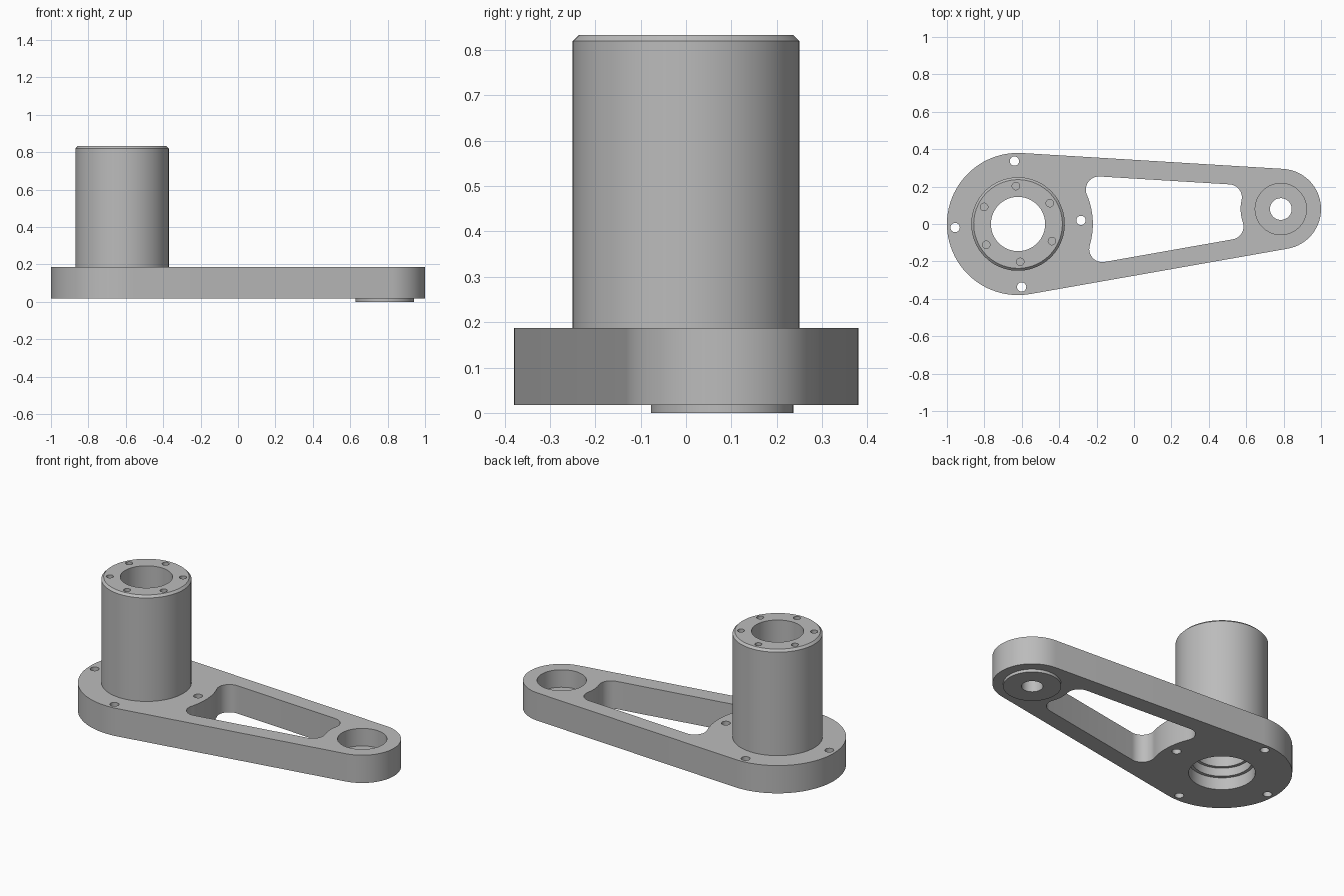
import bpy, bmesh
from math import pi, sin, cos, acos, atan2, hypot, sqrt, radians
from mathutils import Vector

if "Cube" in bpy.data.objects:
    bpy.data.objects.remove(bpy.data.objects["Cube"])

grey = bpy.data.materials.new("machined grey")
grey.use_nodes = True
colour = (0.5, 0.5, 0.5, 1)
grey.diffuse_color = colour
grey.node_tree.nodes["Principled BSDF"].inputs["Base Color"].default_value = colour

# Main sizes; the arm is laid out along x with the hub axis at the origin
HUB_R, PIVOT_R, RIM, FILLET = 0.38, 0.215, 0.1, 0.07
BASE, TOP, TUBE_TOP = 0.017, 0.187, 0.833
HUB = Vector((-0.62, 0, 0))
SPAN = Vector((1.405, 0.08))
LENGTH = SPAN.length
TILT = atan2(SPAN.y, SPAN.x)
PIVOT = Vector((LENGTH, 0))


def finish_mesh(name, bm):
    bmesh.ops.recalc_face_normals(bm, faces=bm.faces)
    mesh = bpy.data.meshes.new(name)
    bm.to_mesh(mesh)
    bm.free()
    obj = bpy.data.objects.new(name, mesh)
    bpy.context.collection.objects.link(obj)
    mesh.materials.append(grey)
    return obj


def lathe(name, profile, centre=(0, 0), closed=False, steps=64):
    """Revolve (radius, height) points about a vertical axis."""
    bm = bmesh.new()
    vs = [bm.verts.new((r, 0, z)) for r, z in profile]
    pairs = list(zip(vs, vs[1:])) + ([(vs[-1], vs[0])] if closed else [])
    edges = [bm.edges.new(p) for p in pairs]
    bmesh.ops.spin(bm, geom=vs + edges, cent=(0, 0, 0), axis=(0, 0, 1),
                   angle=2 * pi, steps=steps, use_merge=True)
    bmesh.ops.remove_doubles(bm, verts=bm.verts, dist=1e-5)
    bmesh.ops.translate(bm, verts=bm.verts, vec=(centre[0], centre[1], 0))
    return finish_mesh(name, bm)


def drill(name, radius, z0, z1, centre):
    return lathe(name, [(0, z0), (radius, z0), (radius, z1), (0, z1)], centre, steps=24)


def prism(name, outline, z0, z1):
    bm = bmesh.new()
    pts = [p for i, p in enumerate(outline) if (p - outline[i - 1]).length > 1e-4]
    face = bm.faces.new([bm.verts.new((p.x, p.y, z0)) for p in pts])
    ext = bmesh.ops.extrude_face_region(bm, geom=[face])
    top = [v for v in ext["geom"] if isinstance(v, bmesh.types.BMVert)]
    bmesh.ops.translate(bm, verts=top, vec=(0, 0, z1 - z0))
    return finish_mesh(name, bm)


def arc(centre, radius, a0, a1, n):
    return [centre + radius * Vector((cos(a0 + (a1 - a0) * i / n), sin(a0 + (a1 - a0) * i / n)))
            for i in range(n + 1)]


def polar(radius, angle):
    return (radius * cos(angle), radius * sin(angle))


def cut(obj, cutters):
    for c in cutters:
        mod = obj.modifiers.new(c.name, "BOOLEAN")
        mod.operation, mod.solver, mod.object = "DIFFERENCE", "EXACT", c
    graph = bpy.context.evaluated_depsgraph_get()
    result = bpy.data.meshes.new_from_object(obj.evaluated_get(graph))
    obj.modifiers.clear()
    obj.data = result
    for c in cutters:
        bpy.data.objects.remove(c)


# Arm plate: two round ends joined by tangent sides
origin = Vector((0, 0))
a = acos((HUB_R - PIVOT_R) / LENGTH)
outline = arc(origin, HUB_R, a, 2 * pi - a, 48) + arc(PIVOT, PIVOT_R, -a, a, 32)
arm_plate = prism("arm_plate", outline, BASE, TOP)

# Window: parallel to the sides, bowed round both ends, with filleted corners
normal = Vector((cos(a), sin(a)))
along = Vector((sin(a), -cos(a)))
hub_arc, pivot_arc = 0.40, PIVOT_R


def fillet_centre(centre, end_r, bow_r, sign):
    side = end_r - RIM - FILLET
    return centre + normal * side + along * sign * sqrt((bow_r + FILLET) ** 2 - side ** 2)


near = fillet_centre(origin, HUB_R, hub_arc, 1)
far = fillet_centre(PIVOT, PIVOT_R, pivot_arc, -1)
near_a = atan2(near.y, near.x)
far_a = atan2(-far.y, LENGTH - far.x)
half = (arc(PIVOT, pivot_arc, pi, pi + far_a, 6) + arc(far, FILLET, far_a, a, 10)
        + arc(near, FILLET, a, near_a + pi, 12) + arc(origin, hub_arc, near_a, 0, 10))
window = half + [Vector((p.x, -p.y)) for p in reversed(half[1:-1])]

cutters = [
    prism("window_cutter", window, -0.1, 0.4),
    # Stepped bearing seat under the hub
    lathe("hub_bore", [(0, -0.1), (0.18, -0.1), (0.18, 0.09), (0.162, 0.09),
                       (0.162, 0.14), (0.145, 0.14), (0.145, 0.4), (0, 0.4)]),
    # Counterbored pivot hole
    lathe("pivot_bore", [(0, -0.1), (0.058, -0.1), (0.058, 0.08), (0.137, 0.08),
                         (0.137, 0.4), (0, 0.4)], PIVOT),
]
cutters += [drill("flange_hole", 0.025, -0.1, 0.4, polar(0.337, k * pi / 2)) for k in range(4)]
cut(arm_plate, cutters)

# Hub tube with chamfered rim and a ring of blind screw holes
CH = 0.013
hub_tube = lathe("hub_tube", [(0.145, TOP), (0.25, TOP), (0.25, TUBE_TOP - CH),
                              (0.25 - CH, TUBE_TOP), (0.145, TUBE_TOP)], closed=True)
cut(hub_tube, [drill("screw_hole", 0.02, TUBE_TOP - 0.12, 1, polar(0.203, pi / 2 + k * pi / 3))
               for k in range(6)])

# Thin boss under the pivot end
pivot_boss = lathe("pivot_boss", [(0.058, 0), (0.157, 0), (0.157, BASE), (0.058, BASE)],
                   PIVOT, closed=True)

# Place the parts and shade the round walls smooth
for obj in (arm_plate, hub_tube, pivot_boss):
    obj.location = HUB
    obj.rotation_euler.z = TILT
    bpy.ops.object.select_all(action="DESELECT")
    obj.select_set(True)
    bpy.context.view_layer.objects.active = obj
    bpy.ops.object.shade_smooth_by_angle(angle=radians(30))
